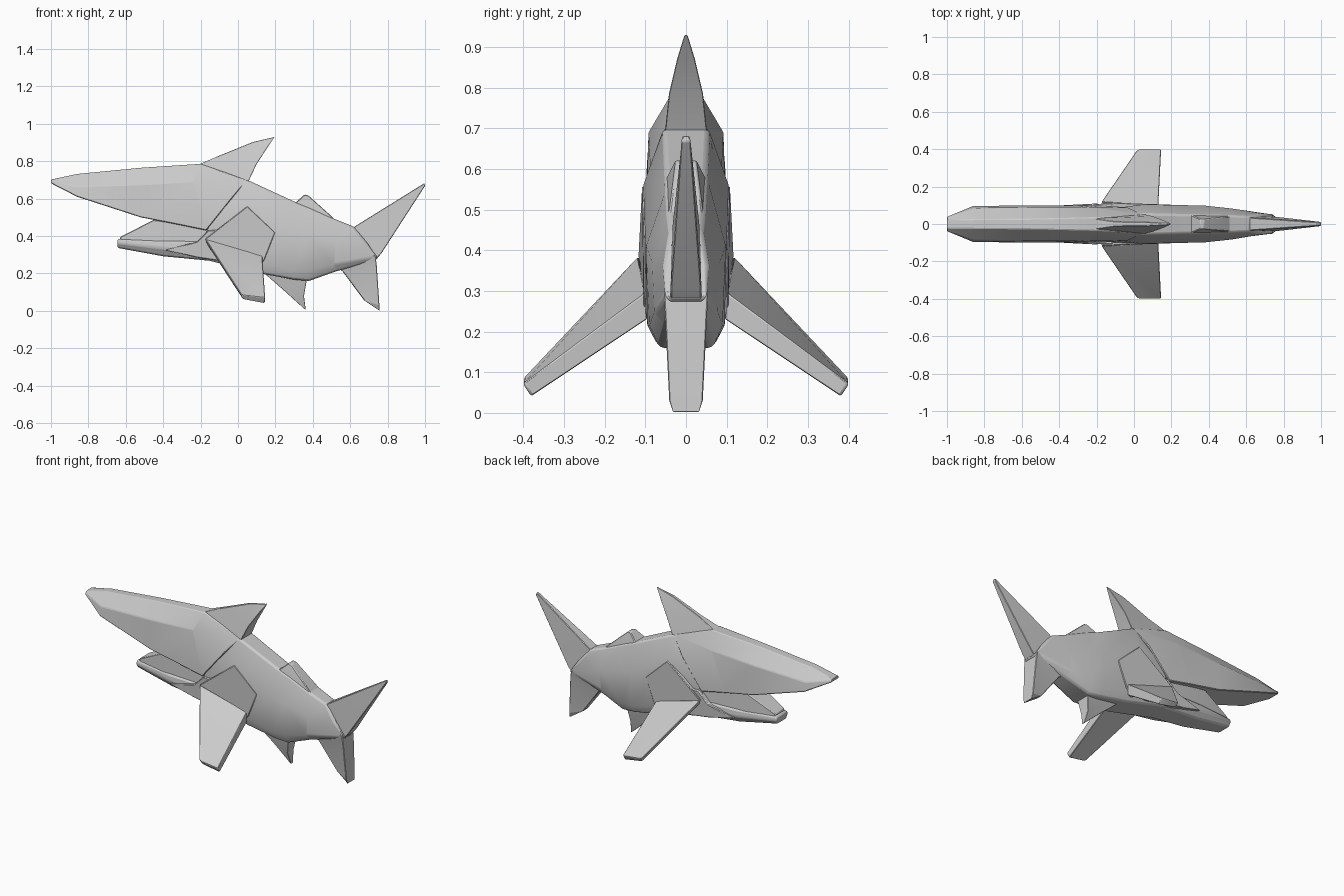
import bpy, bmesh


def sym(row):
    """Closed ring from a half section of (x, y, z) points, mirrored over y."""
    return list(row) + [(x, -y, z) for x, y, z in reversed(row)]


def station(x, *yz):
    return [(x, y, z) for y, z in yz]


def loft(name, rings, bevel=0.004, segments=1, mirror=False):
    bm = bmesh.new()
    loops = [[bm.verts.new(p) for p in ring] for ring in rings]
    n = len(loops[0])
    for a, b in zip(loops, loops[1:]):
        for i in range(n):
            j = (i + 1) % n
            bm.faces.new((a[i], a[j], b[j], b[i]))
    bm.faces.new(loops[0])
    bm.faces.new(loops[-1])
    bmesh.ops.recalc_face_normals(bm, faces=bm.faces)
    me = bpy.data.meshes.new(name)
    bm.to_mesh(me)
    bm.free()
    ob = bpy.data.objects.new(name, me)
    bpy.context.collection.objects.link(ob)
    if mirror:
        m = ob.modifiers.new("Mirror", 'MIRROR')
        m.use_axis = (False, True, False)
        m.use_mirror_merge = False
    if bevel:
        b = ob.modifiers.new("Bevel", 'BEVEL')
        b.width, b.segments, b.limit_method = bevel, segments, 'ANGLE'
    bpy.context.view_layer.objects.active = ob
    ob.select_set(True)
    bpy.ops.object.shade_smooth_by_angle(angle=0.45)
    ob.select_set(False)
    return ob


def plate(name, pts, inner=0.06):
    """Side panel: outer outline (x, y, z) extruded toward the body, both sides."""
    return loft(name, [pts, [(x, inner, z) for x, y, z in pts]], mirror=True)


# Upper head with slanted rear edge
loft("head", [sym(r) for r in (
    [(-1, .022, .702), (-1, .038, .692), (-1, .038, .682)],
    station(-.86, (.024, .732), (.085, .665), (.097, .61)),
    station(-.52, (.027, .765), (.09, .675), (.1, .50)),
    [(-.2, .035, .786), (-.24, .092, .69), (-.33, .1, .463)],
    [(.05, .05, .70), (-.03, .088, .605), (-.17, .1, .43)])])

# Main body tapering to the tail
loft("body", [sym(r) for r in (
    [(-.05, .04, .69), (-.1, .085, .55), (-.2, .095, .38), (-.18, .08, .275)],
    [(.05, .055, .70), (.05, .105, .56), (.08, .1, .27), (.12, .075, .2)],
    station(.30, (.05, .585), (.1, .42), (.095, .215), (.07, .167)),
    station(.38, (.048, .553), (.098, .41), (.09, .215), (.065, .16)),
    station(.52, (.045, .49), (.083, .37), (.078, .25), (.05, .21)),
    [(.62, .04, .45), (.69, .055, .36), (.752, .05, .29), (.74, .04, .272)])],
    bevel=.012, segments=2)

# Lower jaw, mouth interior and cheeks
loft("lower_jaw", [sym(r) for r in (
    station(-.645, (.05, .385), (.06, .365), (.042, .337)),
    station(-.40, (.085, .375), (.09, .335), (.06, .292)),
    station(-.12, (.09, .37), (.095, .31), (.07, .265)),
    station(.15, (.09, .35), (.095, .25), (.07, .195)))], bevel=.01, segments=2)
loft("mouth", [sym(r) for r in (
    station(-.63, (.045, .395), (.048, .37)),
    station(-.45, (.07, .487), (.075, .36)),
    station(-.1, (.08, .44), (.085, .34)))])
plate("cheek", [(-.39, .1, .325), (-.22, .108, .37), (-.16, .106, .43),
                (.0, .106, .44), (.0, .1, .25), (-.12, .1, .27), (-.22, .1, .285)])

# Pectoral fins with the shoulder panels they grow from
plate("shoulder", [(-.175, .118, .385), (.05, .108, .56), (.2, .103, .42),
                   (.14, .106, .27), (.1, .1, .23), (-.16, .11, .36)])
loft("pectoral_fin", [
    [(-.175, .118, .385), (.13, .1, .295), (.125, .095, .23), (-.165, .1, .355)],
    [(.015, .395, .09), (.145, .397, .075), (.143, .378, .042), (.025, .382, .064)],
    [(.035, .4, .082), (.14, .4, .07), (.138, .382, .042), (.045, .386, .06)]],
    bevel=.003, mirror=True)

# Dorsal fins: thin leading edge, broad flat trailing edge
loft("dorsal_fin", [sym(r) for r in (
    [(-.22, .03, .778), (.055, .052, .69)],
    [(-.1, .012, .83), (.1, .042, .785)],
    [(.08, .009, .903), (.155, .022, .87)],
    [(.18, .003, .926), (.195, .004, .93)])], bevel=.002)
loft("second_dorsal", [sym(r) for r in (
    [(.26, .052, .57), (.53, .046, .47)],
    [(.31, .046, .582), (.505, .04, .502)],
    [(.355, .026, .622), (.375, .026, .618)])])

# Tail fins
loft("upper_tail_fin", [sym(r) for r in (
    [(.58, .035, .42), (.735, .038, .272)],
    [(.625, .034, .452), (.765, .038, .305)],
    [(.997, .008, .683), (1.0, .012, .668)])], bevel=.003)
loft("lower_tail_fin", [sym(r) for r in (
    [(.52, .045, .24), (.735, .055, .30)],
    [(.56, .03, .21), (.742, .052, .24)],
    [(.675, .02, .055), (.756, .042, .03)],
    [(.75, .026, .006), (.758, .034, 0)])], bevel=.003)

# Belly fin
loft("belly_fin", [sym(r) for r in (
    [(.13, .03, .21), (.37, .045, .18)],
    [(.25, .015, .105), (.353, .03, .08)],
    [(.353, .006, .012), (.362, .01, .006)])], bevel=.002)
